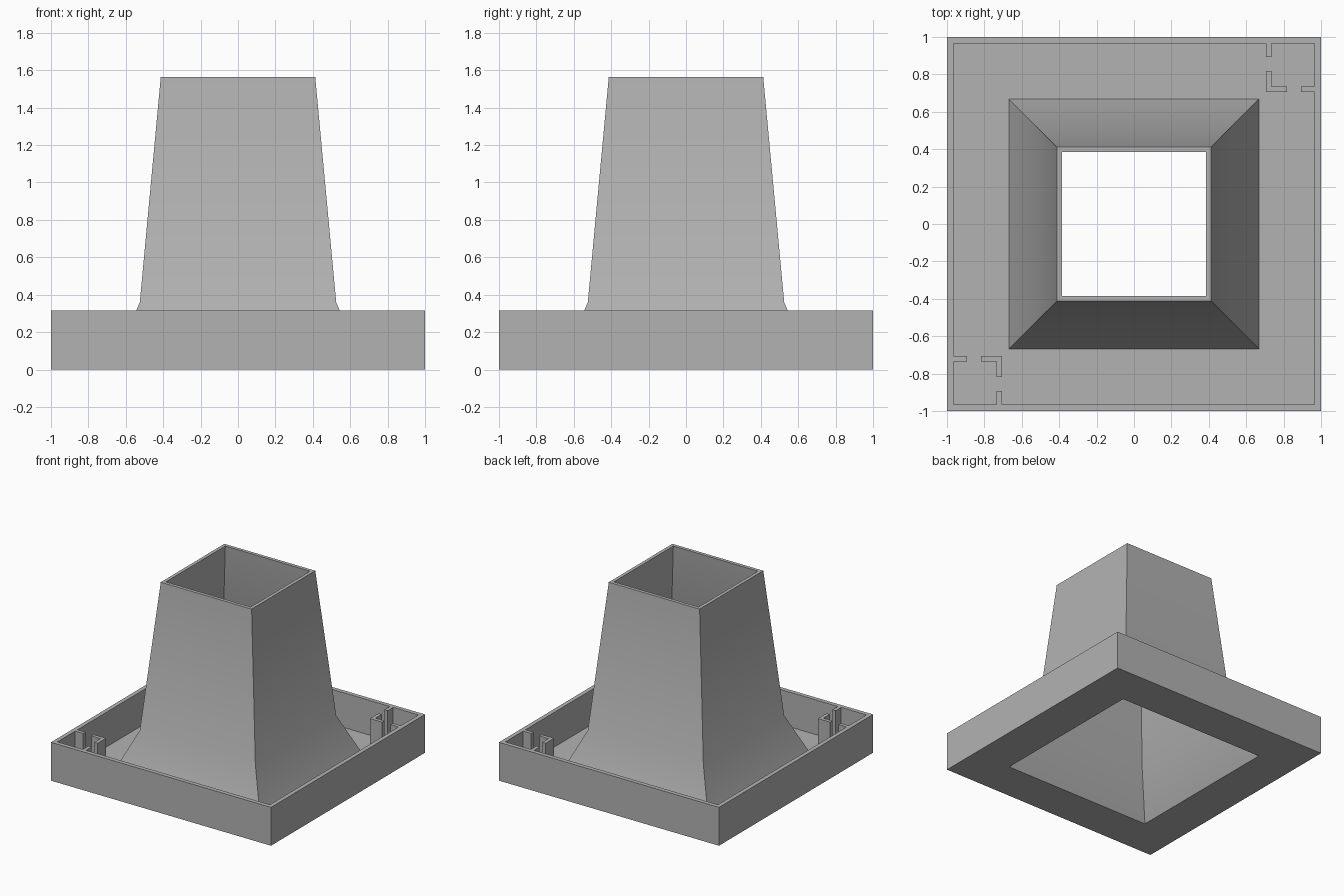
import bpy
import bmesh
import math

cube = bpy.data.objects.get("Cube")
if cube:
    bpy.data.objects.remove(cube, do_unlink=True)

RIM, FLOOR = 0.315, 0.03      # rim height and floor thickness
INNER, OPENING = 0.965, 0.667  # half widths of the tray inside and its opening

grey = bpy.data.materials.new("plain grey")
grey.use_nodes = True
colour = (0.45, 0.45, 0.45, 1)
grey.diffuse_color = colour
grey.node_tree.nodes["Principled BSDF"].inputs["Base Color"].default_value = colour


def finish(name, bm):
    bmesh.ops.recalc_face_normals(bm, faces=bm.faces)
    mesh = bpy.data.meshes.new(name)
    bm.to_mesh(mesh)
    bm.free()
    mesh.materials.append(grey)
    obj = bpy.data.objects.new(name, mesh)
    bpy.context.collection.objects.link(obj)
    return obj


def square_loft(name, profile):
    """Sweep a (half width, height) profile around four square sides."""
    bm = bmesh.new()
    signs = ((-1, -1), (1, -1), (1, 1), (-1, 1))
    rings = [[bm.verts.new((sx * w, sy * w, z)) for sx, sy in signs]
             for w, z in profile]
    for low, high in zip(rings, rings[1:]):
        for i in range(4):
            j = (i + 1) % 4
            bm.faces.new((low[i], low[j], high[j], high[i]))
    # Outward normals follow the profile direction
    mesh_obj = None
    mesh = bpy.data.meshes.new(name)
    bm.to_mesh(mesh)
    bm.free()
    mesh.materials.append(grey)
    mesh_obj = bpy.data.objects.new(name, mesh)
    bpy.context.collection.objects.link(mesh_obj)
    return mesh_obj


def prism(name, outline, turn):
    """Raise a flat outline from the floor to the rim, turned about z."""
    bm = bmesh.new()
    c = math.cos(turn)
    base = bm.faces.new([bm.verts.new((c * x, c * y, FLOOR)) for x, y in outline])
    top = bmesh.ops.extrude_face_region(bm, geom=[base])["geom"]
    verts = [v for v in top if isinstance(v, bmesh.types.BMVert)]
    bmesh.ops.translate(bm, verts=verts, vec=(0, 0, RIM - FLOOR))
    return finish(name, bm)


# Shallow square tray with an open middle
square_loft("tray", [(OPENING, 0), (1, 0), (1, RIM), (INNER, RIM),
                     (INNER, FLOOR), (OPENING, FLOOR)])

# Hollow tapered chimney with a flared foot
chimney = square_loft("chimney", [(OPENING, FLOOR), (0.525, 0.36), (0.413, 1.563),
                                  (0.385, 1.563), (0.495, 0.36), (OPENING, 0)])
bpy.ops.object.select_all(action="DESELECT")
chimney.select_set(True)
bpy.context.view_layer.objects.active = chimney
bpy.ops.object.shade_smooth_by_angle(angle=math.radians(30))

# Corner pockets: an L-shaped post and two wall ribs, in opposite corners
a, b, end, rib = 0.705, 0.735, 0.817, 0.893
angle_post = [(a, a), (end, a), (end, b), (b, b), (b, end), (a, end)]
side_rib = [(rib, a), (INNER, a), (INNER, b), (rib, b)]
for corner, turn in (("back_left", 0), ("front_right", math.pi)):
    prism(corner + "_angle_post", angle_post, turn)
    prism(corner + "_side_rib", side_rib, turn)
    prism(corner + "_end_rib", [(y, x) for x, y in side_rib], turn)
